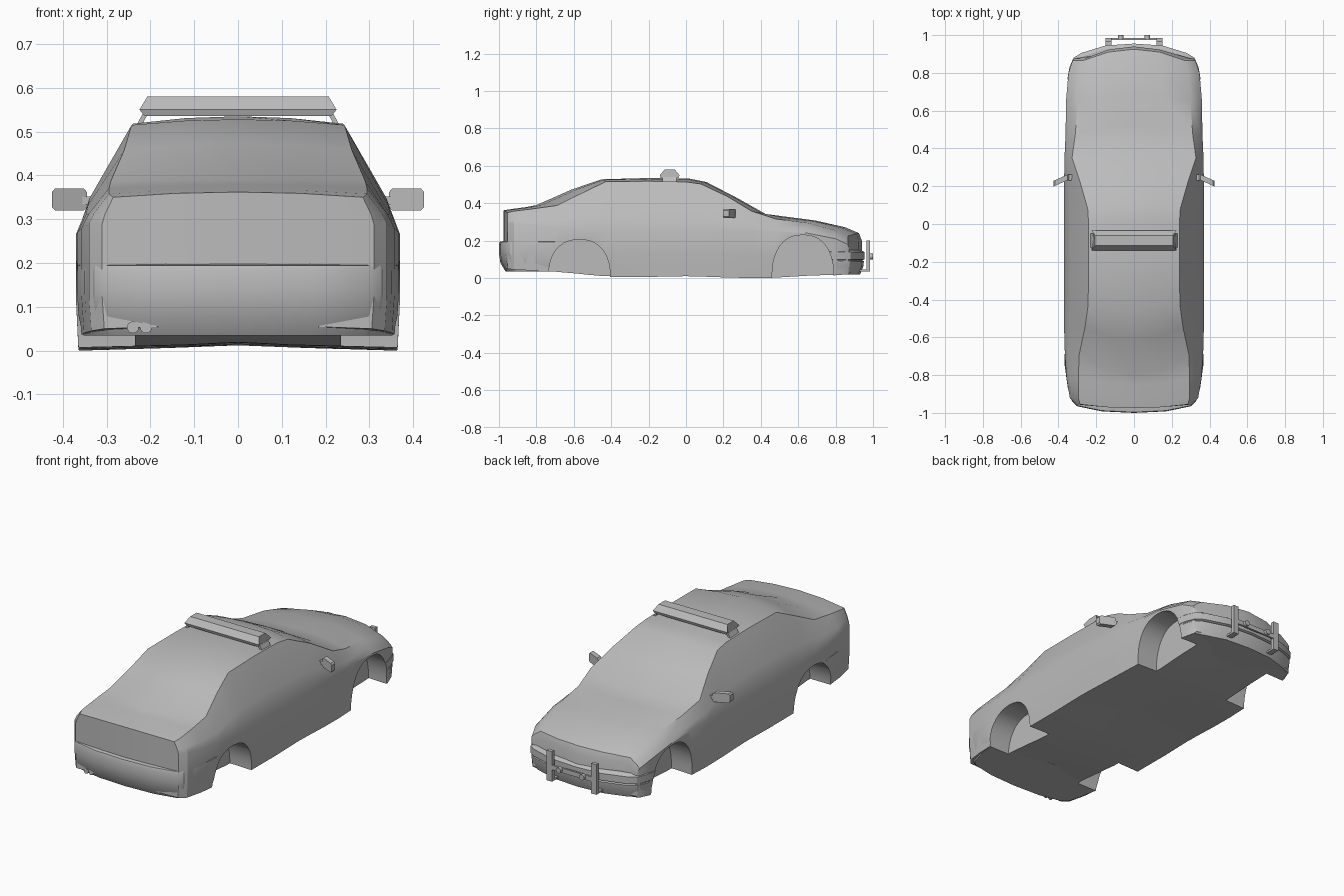
import bpy
import bmesh
import math
from mathutils import Vector

if "Cube" in bpy.data.objects:
    bpy.data.objects.remove(bpy.data.objects["Cube"], do_unlink=True)

grey = bpy.data.materials.new("plain grey")
grey.use_nodes = True
grey.diffuse_color = (0.5, 0.5, 0.5, 1)
for node in grey.node_tree.nodes:
    if node.type == 'BSDF_PRINCIPLED':
        node.inputs["Base Color"].default_value = (0.5, 0.5, 0.5, 1)


def make_active(obj):
    bpy.ops.object.select_all(action='DESELECT')
    obj.select_set(True)
    bpy.context.view_layer.objects.active = obj


def smooth(obj, degrees=30):
    make_active(obj)
    bpy.ops.object.shade_smooth_by_angle(angle=math.radians(degrees))


def loft(name, rings, caps=None):
    """Skin a list of equal closed rings and cap both ends."""
    bm = bmesh.new()
    rows = [[bm.verts.new(point) for point in ring] for ring in rings]
    count = len(rows[0])
    for low, high in zip(rows, rows[1:]):
        for i in range(count):
            j = (i + 1) % count
            bm.faces.new((low[i], low[j], high[j], high[i]))
    for row in (rows[0], rows[-1]):
        for cap in caps or [range(count)]:
            bm.faces.new([row[i] for i in cap])
    bmesh.ops.recalc_face_normals(bm, faces=bm.faces)
    mesh = bpy.data.meshes.new(name)
    bm.to_mesh(mesh)
    bm.free()
    mesh.materials.append(grey)
    obj = bpy.data.objects.new(name, mesh)
    bpy.context.collection.objects.link(obj)
    return obj


def box(name, low, high):
    rings = [[(low[0], low[1], z), (high[0], low[1], z),
              (high[0], high[1], z), (low[0], high[1], z)]
             for z in (low[2], high[2])]
    return loft(name, rings)


def rod(name, start, end, radius, sides=16):
    """A round bar lying along y."""
    angles = [math.tau * i / sides for i in range(sides)]
    rings = [[(p[0] + radius * math.cos(a), p[1], p[2] + radius * math.sin(a))
              for a in angles] for p in (start, end)]
    obj = loft(name, rings)
    smooth(obj)
    return obj


# Body cross-section, from the floor centre over the side to the top centre
def body_ring(y, bulge, floor, width, waist, edge, edge_z, top):
    half = [
        (0, floor + 0.012),
        (edge / 2, floor + 0.006),
        (width * 0.985, floor),
        (width, 0.12),
        (width, waist),
        (width + (edge - width) * 0.25, waist + (edge_z - waist) * 0.35),
        (edge, edge_z),
        (edge / 2, edge_z + (top - edge_z) * 0.75),
        (0, top),
    ]
    points = [Vector((x, y + bulge * max(0, 1 - (x / edge) ** 2), z))
              for x, z in half]
    return points + [Vector((-p.x, p.y, p.z)) for p in points[-2:0:-1]]


# Columns: y, centre bulge, floor, half width, waist, top edge x and z, top
sections = [
    (-.955, -.02, .05, .31, .29, .285, .35, .362),
    (-.92, -.02, .045, .34, .29, .295, .358, .368),
    (-.82, -.03, .04, .357, .28, .295, .37, .38),
    (-.69, -.11, .035, .366, .27, .29, .388, .39),
    (-.55, -.06, .02, .37, .265, .26, .457, .474),
    (-.43, -.02, .007, .37, .26, .243, .515, .528),
    (-.2, 0, .006, .37, .26, .24, .518, .535),
    (0, .02, .01, .37, .26, .24, .514, .531),
    (.08, .03, .008, .37, .26, .245, .503, .513),
    (.22, .05, .003, .37, .255, .285, .437, .43),
    (.35, .08, 0, .368, .25, .328, .358, .34),
    (.48, .04, 0, .362, .25, .31, .316, .33),
    (.65, .04, .01, .36, .24, .30, .295, .308),
    (.8, .05, .015, .347, .21, .29, .255, .272),
    (.865, .06, .02, .325, .18, .27, .225, .24),
    (.875, .065, .03, .315, .15, .265, .195, .2),
]
end_caps = [(0, 1, 7, 8), (1, 2, 3, 4, 5, 6, 7),
            (0, 15, 9, 8), (15, 14, 13, 12, 11, 10, 9)]
body = loft("car_body", [body_ring(*s) for s in sections], end_caps)


# Wrap-around bumpers
def bumper(name, plan, levels):
    outline = plan + [(-x, y) for x, y in plan[:0:-1]]
    rings = [[(x * (1 - inset), y * (1 - inset), z) for x, y in outline]
             for z, inset in levels]
    return loft(name, rings)


rear_bumper = bumper(
    "rear_bumper",
    [(0, -1), (.17, -.992), (.30, -.965), (.328, -.94), (.35, -.87),
     (.367, -.75), (.367, -.69)],
    [(.035, .035), (.08, .008), (.13, 0), (.182, 0), (.194, .004), (.198, .03)])
front_bumper = bumper(
    "front_bumper",
    [(0, .955), (.15, .945), (.28, .905), (.32, .88), (.342, .83), (.354, .76)],
    [(.02, .025), (.06, .008), (.09, .004), (.095, .012), (.1, 0),
     (.138, 0), (.15, .02)])


# Wheel arches cut as pockets through the sides
def arch_cutter(side, centre, height):
    steps = [math.pi * i / 20 for i in range(21)]
    profile = [(centre + 0.165 * math.copysign(abs(math.cos(a)) ** 0.85, math.cos(a)),
                height * math.sin(a) ** 0.85 if 0 < a < 3.14 else 0)
               for a in steps]
    profile += [(centre - 0.165, -0.1), (centre + 0.165, -0.1)]
    return loft("arch_cutter", [[(side * x, y, z) for y, z in profile]
                                for x in (0.235, 0.5)])


cutters = [arch_cutter(side, centre, height) for side in (-1, 1)
           for centre, height in ((-.57, .205), (.625, .23))]
for part in (body, rear_bumper, front_bumper):
    make_active(part)
    for cutter in cutters:
        modifier = part.modifiers.new("arch", 'BOOLEAN')
        modifier.operation = 'DIFFERENCE'
        modifier.solver = 'EXACT'
        modifier.object = cutter
        bpy.ops.object.modifier_apply(modifier=modifier.name)
    smooth(part)
for cutter in cutters:
    bpy.data.objects.remove(cutter, do_unlink=True)

# Roof light bar with sloping ends
bar_profile = [(-.135, .535, .213), (-.14, .55, .225), (-.115, .58, .207),
               (-.06, .58, .207), (-.035, .55, .225), (-.04, .535, .213)]
light_bar = loft("roof_light_bar", [[(side * x, y, z) for y, z, x in bar_profile]
                                    for side in (-1, 1)])
smooth(light_bar, 35)

for side, label in ((1, "left"), (-1, "right")):
    # Slanted light bar bracket
    loft(label + "_bar_bracket",
         [[(side * (x + dx), y, z) for dx, y in
           ((0, -.125), (.012, -.125), (.012, -.05), (0, -.05))]
          for x, z in ((.225, .505), (.206, .54))])

    # Door mirror: rounded plate swept back, on a short stalk
    outline = [(.352, .32), (.418, .32), (.425, .328), (.425, .362),
               (.418, .37), (.352, .37), (.345, .362), (.345, .328)]
    head = loft(label + "_mirror",
                [[(side * x, .25 + dy - (x - .345) * .45, z) for x, z in outline]
                 for dy in (-.015, .015)])
    smooth(head)
    box(label + "_mirror_stalk", (side * .315, .23, .333), (side * .355, .262, .352))

    # Front guard upright, foot and lamp
    box(label + "_guard_upright", (side * .118, .965, .04), (side * .15, .985, .2))
    box(label + "_guard_foot", (side * .118, .91, .036), (side * .15, .985, .046))
    rod(label + "_guard_lamp", (side * .07, .98, .115), (side * .07, 1, .115), .015)

box("guard_crossbar", (-.15, .973, .1), (.15, .984, .125))

# Twin exhaust and its hanger
for x, label in ((-.24, "outer"), (-.21, "inner")):
    rod(label + "_exhaust_pipe", (x, -.965, .053), (x, -.86, .053), .0135)
box("exhaust_hanger", (-.258, -.93, .046), (-.192, -.88, .068))
